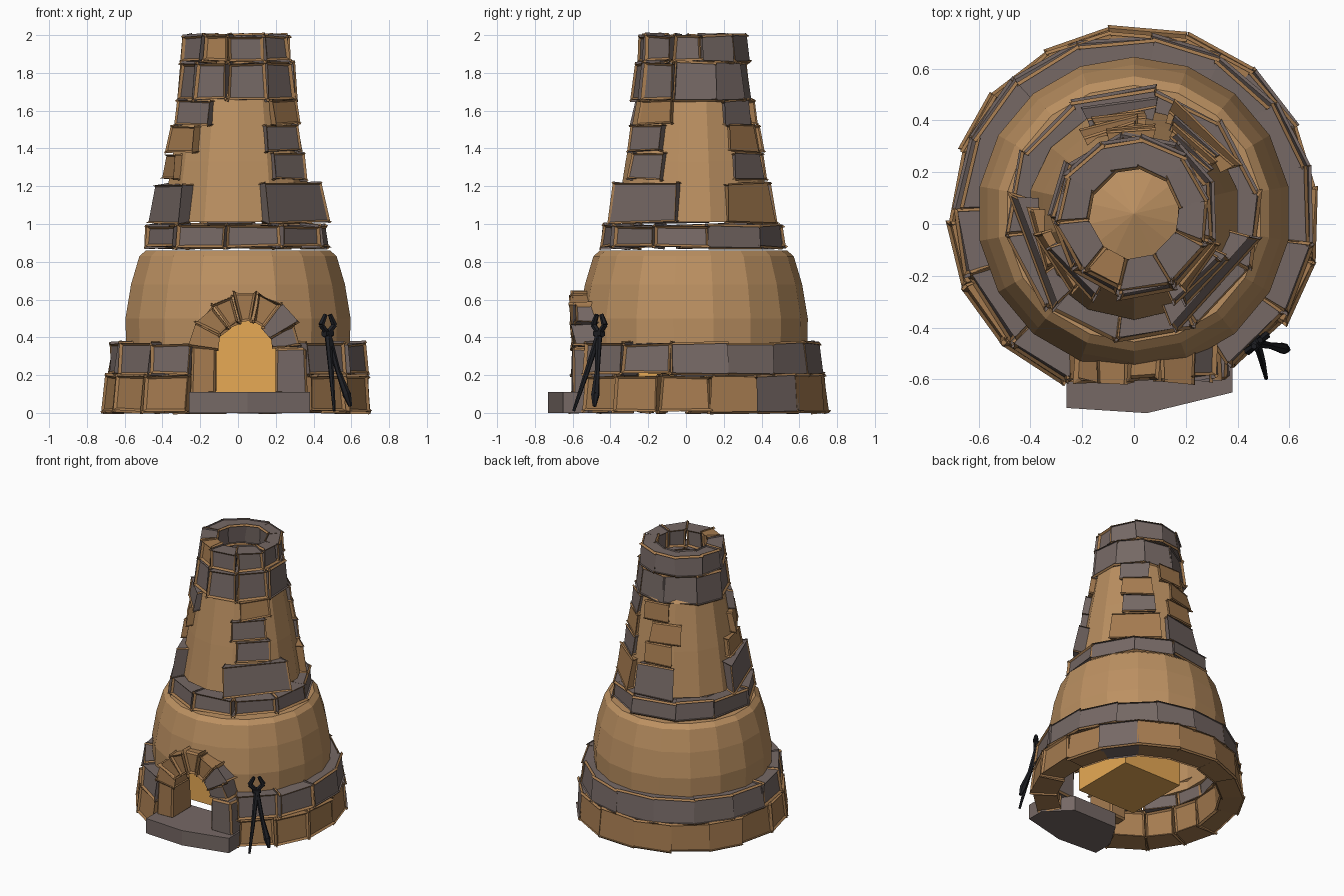
import bpy, bmesh, math, random
from mathutils import Vector

random.seed(4)
if "Cube" in bpy.data.objects:
    bpy.data.objects.remove(bpy.data.objects["Cube"])

CY = 0.04  # tower axis sits slightly behind the origin


def material(name, color):
    m = bpy.data.materials.new(name)
    m.use_nodes = True
    m.diffuse_color = (*color, 1)
    m.node_tree.nodes["Principled BSDF"].inputs["Base Color"].default_value = (*color, 1)
    return m


CLAY = material("clay", (0.50, 0.28, 0.12))
BRICK = material("brick", (0.38, 0.20, 0.08))
STONE = material("stone", (0.18, 0.14, 0.13))
GLOW = material("glow", (0.80, 0.40, 0.09))
IRON = material("iron", (0.013, 0.014, 0.018))


def finish(bm, name, mats):
    bmesh.ops.recalc_face_normals(bm, faces=bm.faces)
    me = bpy.data.meshes.new(name)
    bm.to_mesh(me)
    bm.free()
    for m in mats:
        me.materials.append(m)
    ob = bpy.data.objects.new(name, me)
    bpy.context.collection.objects.link(ob)
    return ob


def block(bm, mapping, us, vs, ws, mat=0, jitter=0.008, bevel=0.012):
    """Six-sided block whose corners go through a mapping, with chipped edges."""
    verts = bmesh.ops.create_cube(bm, size=1)["verts"]
    for v in verts:
        pick = [rng[c > 0] for rng, c in zip((us, vs, ws), v.co)]
        v.co = mapping(*pick) + Vector([random.uniform(-jitter, jitter) for _ in range(3)])
    for f in {f for v in verts for f in v.link_faces}:
        f.material_index = mat
    if bevel:
        edges = list({e for v in verts for e in v.link_edges})
        bmesh.ops.bevel(bm, geom=edges, offset=bevel, segments=1, affect='EDGES')


def polar(az, r, z):
    a = math.radians(az)
    return Vector((r * math.cos(a), CY + r * math.sin(a), z))


def lathe(name, profile, sides, mat, closed=False):
    bm = bmesh.new()
    rings = []
    for r, z in profile:
        if r == 0:
            rings.append([bm.verts.new(polar(0, 0, z))] * sides)
        else:
            rings.append([bm.verts.new(polar(360 * (i + .5) / sides, r, z)) for i in range(sides)])
    pairs = list(zip(rings, rings[1:])) + ([(rings[-1], rings[0])] if closed else [])
    for a, b in pairs:
        for i in range(sides):
            j = (i + 1) % sides
            bm.faces.new(dict.fromkeys((a[i], a[j], b[j], b[i])))
    return finish(bm, name, [mat])


def ring(name, start, sweep, count, inner, outer, z0, z1, taper=0.0, mat=0, odd=()):
    """Course of separate blocks around the tower axis."""
    bm = bmesh.new()
    cuts = [start + sweep * i / count for i in range(count + 1)]
    for i in range(1, count):
        cuts[i] += random.uniform(-.1, .1) * sweep / count
    mapping = lambda az, r, z: polar(az, r - taper * (z > (z0 + z1) / 2), z)
    for i, (a, b) in enumerate(zip(cuts, cuts[1:])):
        gap = 0.008 / outer * 57
        out = outer + random.uniform(-.01, .01)
        block(bm, mapping, (a + gap, b - gap), (inner, out), (z0, z1),
              1 - mat if i in odd else mat, jitter=0.006)
    return finish(bm, name, [BRICK, STONE])


# Clay shells of the furnace and the chimney
lower = lathe("furnace_body",
              [(.60, .3), (.605, .5), (.575, .68), (.53, .83), (.495, .86),
               (.42, .86), (.42, .80), (.52, .5), (.52, .3)], 18, CLAY, closed=True)
lathe("chimney_body", [(.34, 1.01), (.41, 1.01), (.36, 1.33), (.30, 1.66), (.25, 1.72), (0, 1.80)],
      14, CLAY)

# Courses of blocks
ring("base_course", -57, 305, 14, .56, .705, .01, .195, .015, 0, odd=(4,))
ring("second_course", -58, 307, 13, .55, .685, .207, .365, .02, 1)
ring("shoulder_course", 10, 360, 10, .39, .485, .88, .99, .01, 1)
ring("chimney_collar", 22, 360, 9, .22, .315, 1.66, 1.85, .025, 1)
ring("chimney_rim", 10, 360, 10, .195, .285, 1.865, 1.995, .01, 1, odd=(6,))

# Bricks showing through the chimney clay: start angle, end angle, is stone
rows = [(1.01, 1.21), (1.235, 1.37), (1.385, 1.515), (1.53, 1.65)]
stacks = {
    "front_right": [(-71, -12, 1), (-60, -26, 1), (-66, -29, 1), (-56, -20, 0)],
    "back_right": [(26, 70, 0), (36, 66, 1), (33, 64, 0), (30, 62, 1)],
    "back": [(80, 116, 1), (84, 112, 0), (90, 122, 0), (78, 108, 0)],
    "front_left": [(172, 230, 1), (178, 212, 0), (192, 232, 0), (202, 245, 1)],
}
for side, bricks in stacks.items():
    bm = bmesh.new()
    for zs, (a, b, stone) in zip(rows, bricks):
        swell = 1 / math.cos(math.radians(b - a) / 2)
        cone = lambda az, d, z, s=swell: polar(az, (.41 - .17 * (z - 1.01)) * s + d, z)
        block(bm, cone, (a, b), (-.07, .012), zs, stone, bevel=0.008)
    finish(bm, side + "_bricks", [BRICK, STONE])

# Arched doorway cut through the furnace wall
AX, AZ, RI, RO = .04, .33, .16, .30
bm = bmesh.new()
outline = [(AX - RI, .05)] + [
    (AX - RI * math.cos(math.pi * i / 8), AZ + RI * math.sin(math.pi * i / 8)) for i in range(9)
] + [(AX + RI, .05)]
face = bm.faces.new([bm.verts.new((x, -.9, z)) for x, z in outline])
moved = bmesh.ops.extrude_face_region(bm, geom=[face])["geom"]
bmesh.ops.translate(bm, vec=(0, .62, 0), verts=[v for v in moved if isinstance(v, bmesh.types.BMVert)])
cutter = finish(bm, "doorway_cutter", [CLAY])
cutter.hide_render = True
cutter.hide_set(True)
cutter.display_type = 'WIRE'
cut = lower.modifiers.new("doorway", 'BOOLEAN')
cut.operation, cut.solver, cut.object = 'DIFFERENCE', 'EXACT', cutter
bpy.context.view_layer.objects.active = lower
bpy.ops.object.modifier_apply(modifier=cut.name)
bpy.data.objects.remove(cutter)

# Door surround: two pillars and a ring of wedge stones
bm = bmesh.new()
straight = lambda x, y, z: Vector((x, y, z))
block(bm, straight, (-.245, -.12), (-.60, -.38), (.10, .35))
block(bm, straight, (.20, .365), (-.60, -.38), (.10, .34), 1)


def arch(az, r, y):
    a = math.radians(az)
    return Vector((AX + r * math.cos(a), y, AZ + r * math.sin(a)))


for i in range(7):
    a = 4 + i * 172 / 7
    block(bm, arch, (a + 1, a + 23.5), (RI, RO + random.uniform(-.015, .012)),
          (-.60 + random.uniform(-.01, .01), -.44), int(i in (0, 1)))
finish(bm, "door_arch", [BRICK, STONE])

# Doorstep slab
bm = bmesh.new()
plan = [(-.26, -.71), (.05, -.73), (.38, -.65), (.38, -.52), (.22, -.36), (-.14, -.36), (-.26, -.56)]
face = bm.faces.new([bm.verts.new((x, y, 0)) for x, y in plan])
moved = bmesh.ops.extrude_face_region(bm, geom=[face])["geom"]
bmesh.ops.translate(bm, vec=(0, 0, .11), verts=[v for v in moved if isinstance(v, bmesh.types.BMVert)])
finish(bm, "doorstep", [STONE])

# Glowing core of the furnace
bm = bmesh.new()
block(bm, straight, (-.22, .26), (-.27, .22), (.10, .6), jitter=0, bevel=0)
finish(bm, "fire_core", [GLOW])


# Iron tongs leaning by the door
def rod(bm, a, b, r0, r1):
    a, b = Vector(a), Vector(b)
    d = b - a
    verts = bmesh.ops.create_cone(bm, cap_ends=True, segments=6, radius1=r0, radius2=r1,
                                  depth=d.length)["verts"]
    rot = d.to_track_quat('Z', 'Y')
    for v in verts:
        v.co = rot @ v.co + (a + b) / 2


bm = bmesh.new()
pivot = Vector((.475, -.46, .42))
for side, knee, tip in ((-1, (.495, -.53, .20), (.51, -.595, .01)),
                        (1, (.53, -.47, .22), (.575, -.48, .10))):
    elbow = pivot + Vector((side * .035, side * .03, .045))
    rod(bm, pivot, elbow, .016, .016)
    rod(bm, elbow, pivot + Vector((side * .012, side * .012, .10)), .017, .012)
    rod(bm, pivot, knee, .018, .014)
    rod(bm, knee, tip, .014, .008 if side < 0 else .022)
rod(bm, (.575, -.48, .10), (.595, -.485, .035), .024, .01)
rod(bm, pivot + Vector((-.02, -.02, 0)), pivot + Vector((.02, .02, 0)), .02, .02)
finish(bm, "tongs", [IRON])
